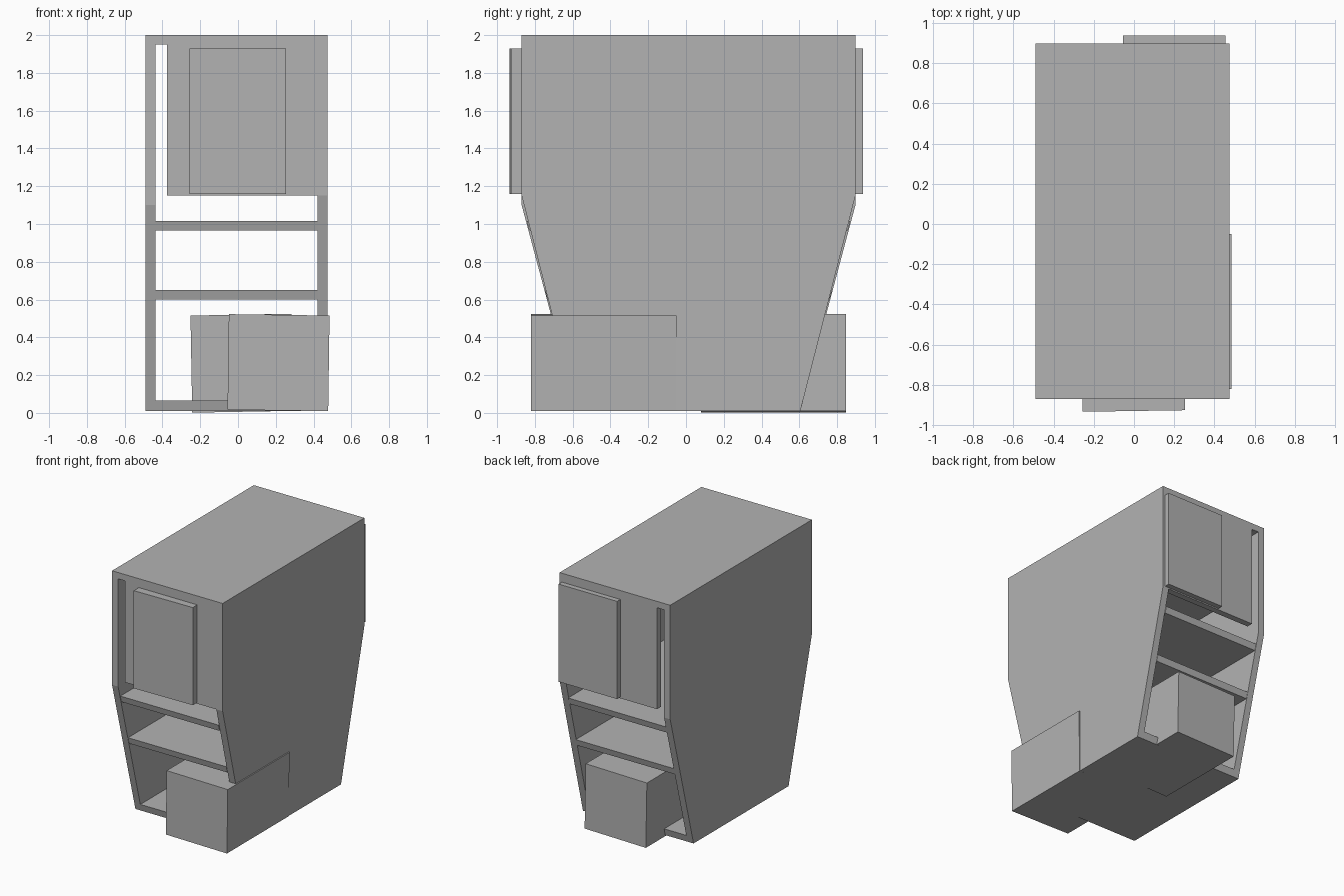
import bpy
import bmesh

cube = bpy.data.objects.get("Cube")
if cube:
    bpy.data.objects.remove(cube, do_unlink=True)

GREY = (0.448, 0.448, 0.448, 1.0)
grey = bpy.data.materials.new("plain grey")
grey.use_nodes = True
grey.diffuse_color = GREY
grey.node_tree.nodes["Principled BSDF"].inputs["Base Color"].default_value = GREY


def prism(name, profile, x0, x1):
    """Extrude a (y, z) outline from x0 to x1."""
    bm = bmesh.new()
    face = bm.faces.new([bm.verts.new((x0, y, z)) for y, z in profile])
    made = bmesh.ops.extrude_face_region(bm, geom=[face])["geom"]
    verts = [v for v in made if isinstance(v, bmesh.types.BMVert)]
    bmesh.ops.translate(bm, verts=verts, vec=(x1 - x0, 0, 0))
    bmesh.ops.recalc_face_normals(bm, faces=bm.faces)
    mesh = bpy.data.meshes.new(name)
    bm.to_mesh(mesh)
    bm.free()
    obj = bpy.data.objects.new(name, mesh)
    bpy.context.collection.objects.link(obj)
    mesh.materials.append(grey)
    return obj


def box(name, x0, x1, y0, y1, z0, z1, tilt=(0, 0, 0)):
    """Box given by its extents, optionally tilted about its centre."""
    hx, hy, hz = (x1 - x0) / 2, (y1 - y0) / 2, (z1 - z0) / 2
    obj = prism(name, [(-hy, -hz), (hy, -hz), (hy, hz), (-hy, hz)], -hx, hx)
    obj.location = (x0 + hx, y0 + hy, z0 + hz)
    obj.rotation_euler = tilt
    return obj


LEFT, RIGHT = 0.475, -0.49
INNER_LEFT, INNER_RIGHT = 0.42, -0.437
FRONT, BACK, BASE, TOP = -0.87, 0.897, 0.01, 2.0
MID = (FRONT + BACK) / 2
HALF = BACK - MID
FOOT = 0.592


def side_wall(name, x0, x1, kink):
    """Side panel, straight above the kink and tapering to the foot."""
    half = [(FOOT, BASE), (HALF, kink), (HALF, TOP)]
    outline = [(MID + y, z) for y, z in half]
    outline += [(MID - y, z) for y, z in reversed(half)]
    return prism(name, outline, x0, x1)


def shelf(name, z0, z1, kink=1.12):
    """Shelf whose ends follow the taper of the side walls."""
    def reach(z):
        return FOOT + (HALF - FOOT) * (z - BASE) / (kink - BASE)
    outline = [(MID - reach(z0), z0), (MID + reach(z0), z0),
               (MID + reach(z1), z1), (MID - reach(z1), z1)]
    return prism(name, outline, INNER_RIGHT, INNER_LEFT)


# Cabinet shell
side_wall("left_wall", INNER_LEFT, LEFT, 1.15)
side_wall("right_wall", RIGHT, INNER_RIGHT, 1.10)
box("top_panel", INNER_RIGHT, INNER_LEFT, FRONT, BACK, 1.95, TOP)
shelf("bottom_panel", BASE, 0.065)
shelf("lower_shelf", 0.60, 0.65)
shelf("upper_shelf", 0.965, 1.015)

# Upper closing panels, leaving a slot beside the right wall
box("front_panel", -0.375, INNER_LEFT, FRONT, FRONT + 0.05, 1.15, 1.95)
box("back_panel", -0.375, INNER_LEFT, BACK - 0.05, BACK, 1.15, 1.95)

# Upright boxes set into the panels
box("front_upper_box", -0.26, 0.25, -0.93, -0.40, 1.16, 1.93, (0, 0, 0.015))
box("back_upper_box", -0.055, 0.455, 0.405, 0.938, 1.16, 1.93)

# Lying boxes at floor level
box("front_lower_box", -0.052, 0.481, -0.82, -0.05, 0.013, 0.519, (0, 0.014, 0))
box("back_lower_box", -0.247, 0.287, 0.08, 0.847, 0.006, 0.52, (0, -0.018, 0))
